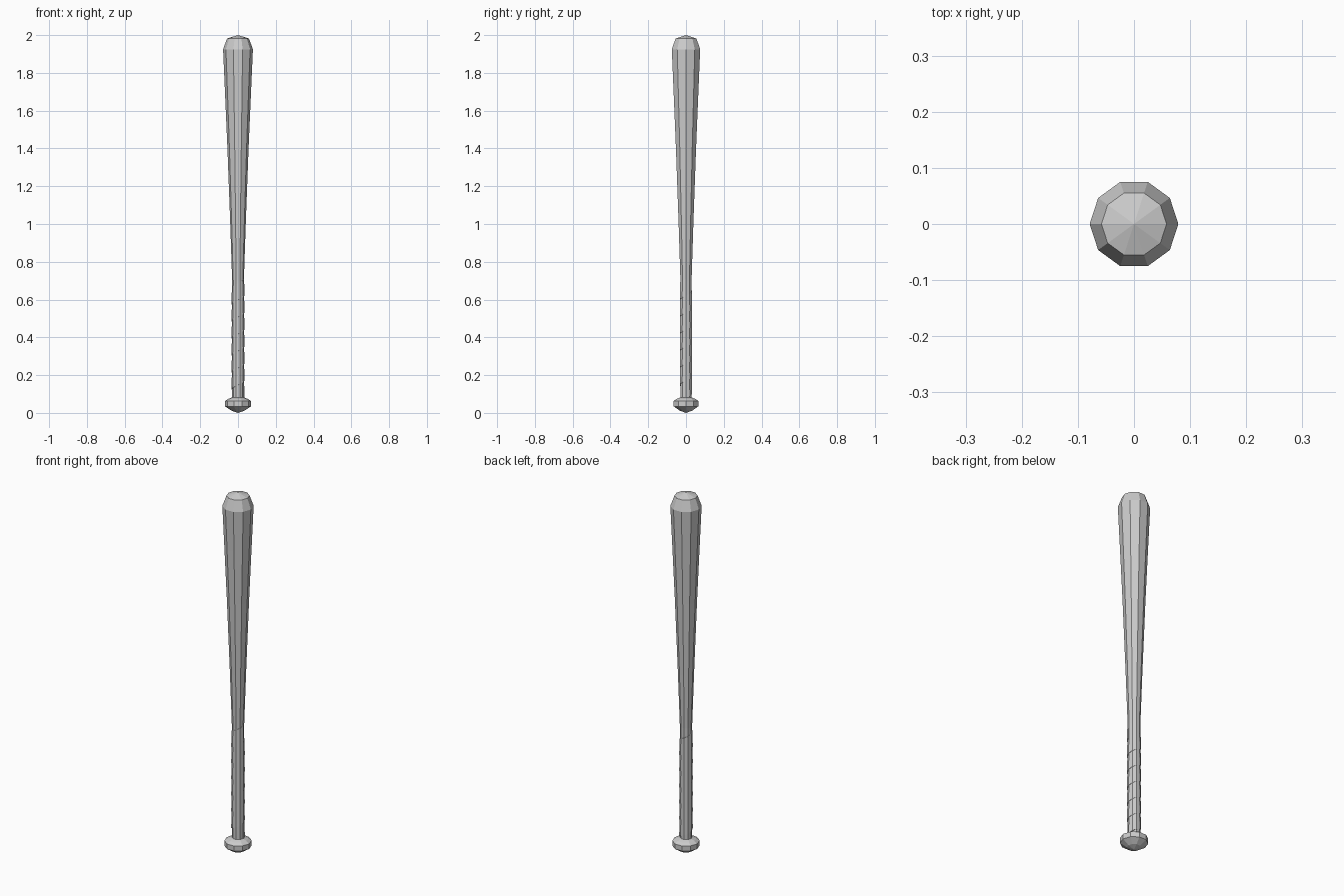
import bpy, bmesh
from math import cos, sin, pi

if "Cube" in bpy.data.objects:
    bpy.data.objects.remove(bpy.data.objects["Cube"])

SIDES = 10


def make_object(name, bm):
    bmesh.ops.recalc_face_normals(bm, faces=bm.faces)
    mesh = bpy.data.meshes.new(name)
    bm.to_mesh(mesh)
    bm.free()
    obj = bpy.data.objects.new(name, mesh)
    bpy.context.collection.objects.link(obj)
    return obj


def polar(r, step, z):
    a = 2 * pi * step / SIDES
    return (r * cos(a), r * sin(a), z)


def lathe(name, profile):
    """Ten-sided solid of revolution; both ends close to a point."""
    bm = bmesh.new()
    rings = [[bm.verts.new(polar(r, i, z)) for i in range(SIDES)] for r, z in profile[1:-1]]
    for lo, hi in zip(rings, rings[1:]):
        for i in range(SIDES):
            j = (i + 1) % SIDES
            bm.faces.new((lo[i], lo[j], hi[j], hi[i]))
    for ring, (r, z) in ((rings[0], profile[0]), (rings[-1], profile[-1])):
        tip = bm.verts.new((0, 0, z))
        for i in range(SIDES):
            bm.faces.new((ring[i], ring[(i + 1) % SIDES], tip))
    return make_object(name, bm)


# Knob, handle and barrel in one turned body
lathe("bat_body", [
    (0, 0.0), (0.035, 0.012), (0.069, 0.035), (0.069, 0.063), (0.052, 0.074),
    (0.031, 0.082), (0.030, 0.40), (0.031, 0.70), (0.041, 1.0), (0.056, 1.4),
    (0.069, 1.7), (0.079, 1.925), (0.058, 1.982), (0, 2.0)])

# Spiral grip tape, each turn overlapping the one below
bm = bmesh.new()
pitch, start, turns = 0.09, 0.08, 6
rows = []
for s in range(SIDES * turns + 1):
    z = start + pitch * s / SIDES
    rows.append([bm.verts.new(polar(r, s, z + dz)) for r, dz in
                 ((0.029, 0.0), (0.0345, 0.0), (0.0325, pitch), (0.029, pitch))])
for a, b in zip(rows, rows[1:]):
    for k in range(4):
        m = (k + 1) % 4
        bm.faces.new((a[k], b[k], b[m], a[m]))
bm.faces.new(rows[0])
bm.faces.new(rows[-1])
make_object("grip_tape", bm)
